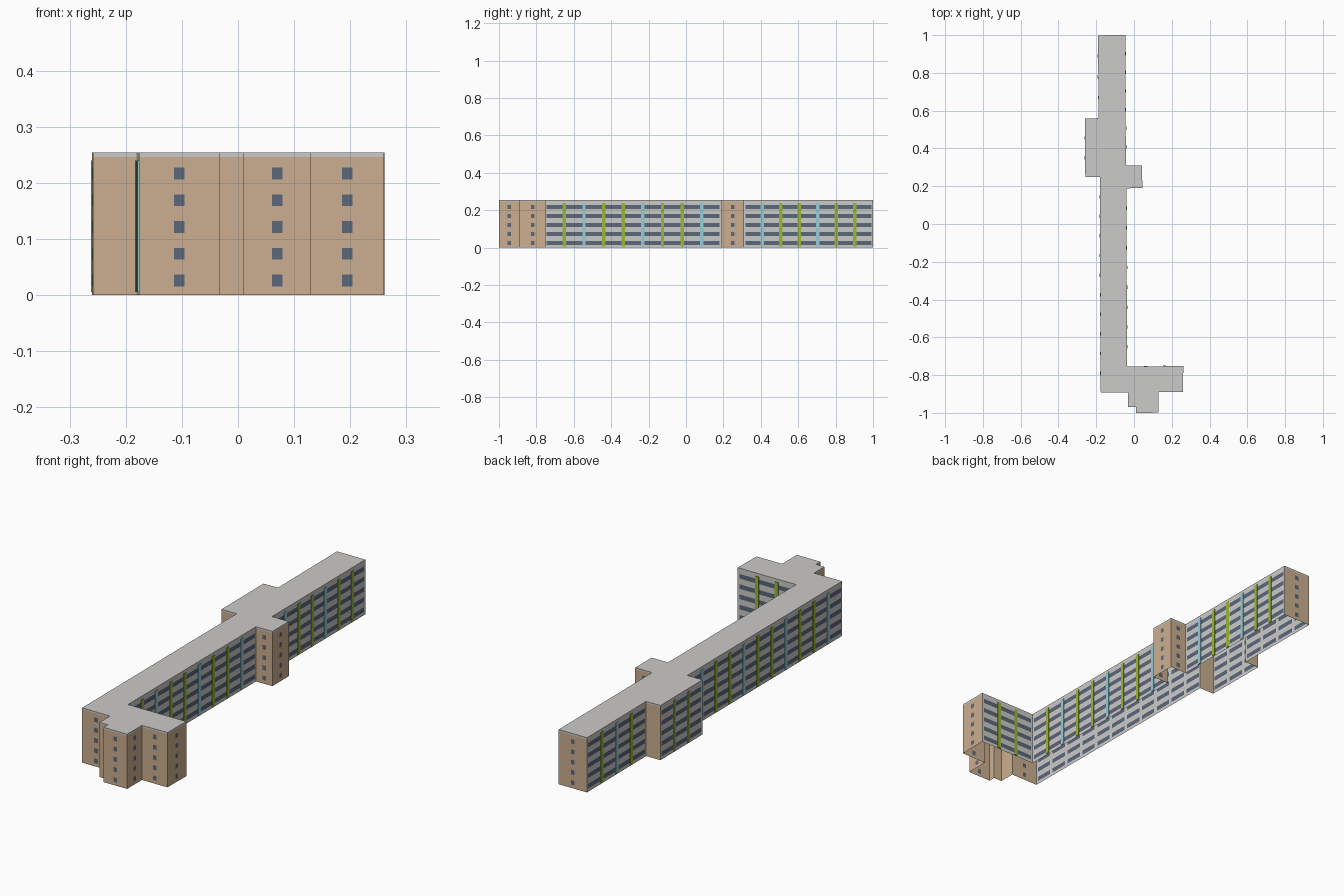
import bpy, bmesh
from mathutils import Vector

if "Cube" in bpy.data.objects:
    bpy.data.objects.remove(bpy.data.objects["Cube"])


def material(name, rgb):
    m = bpy.data.materials.new(name)
    m.diffuse_color = (*rgb, 1)
    m.use_nodes = True
    m.node_tree.nodes["Principled BSDF"].inputs["Base Color"].default_value = m.diffuse_color
    return m


BEIGE = material("beige render", (0.60, 0.43, 0.28))
GREY = material("light grey", (0.60, 0.595, 0.58))
GLASS = material("slate glass", (0.105, 0.136, 0.195))
GREEN = material("lime green", (0.34, 0.47, 0.035))
BLUE = material("pale blue", (0.30, 0.61, 0.68))

WALL_TOP, ROOF_TOP = 0.246, 0.254
FLOORS = [0.026 + 0.0476 * i for i in range(5)]   # window centre heights
WIN_H = 0.021

# Footprint corners, anticlockwise, each with the style of the wall that follows:
# "" = blank, "W" = one window column, letters G/B = ribbon bays with strips between
PLAN = [
    (-0.176, -0.893, "W"), (-0.033, -0.892, ""), (-0.033, -0.968, ""),
    (0.010, -0.968, ""), (0.010, -1.0, "W"), (0.130, -0.999, "W"),
    (0.130, -0.890, "W"), (0.260, -0.889, "W"), (0.261, -0.752, "GG"),
    (-0.037, -0.755, "GBGGBGGB"), (-0.040, 0.189, "W"), (0.044, 0.190, "W"),
    (0.043, 0.311, "W"), (-0.043, 0.310, "BGGBGG"), (-0.046, 1.0, "W"),
    (-0.191, 0.999, "GBG"), (-0.187, 0.560, ""), (-0.260, 0.559, "GG"),
    (-0.258, 0.248, ""), (-0.181, 0.248, "BGGBGGBGGB"),
]


def make_object(name, bm, mats):
    mesh = bpy.data.meshes.new(name)
    bm.to_mesh(mesh)
    bm.free()
    for m in mats:
        mesh.materials.append(m)
    ob = bpy.data.objects.new(name, mesh)
    bpy.context.collection.objects.link(ob)
    return ob


def wall(name, a, b, style):
    """Wall sheet cut into a grid, with glass in the window cells."""
    length = (b - a).length
    d = (b - a) / length
    if style == "W":
        spans = [(length / 2 - 0.0095, length / 2 + 0.0095)]
    elif style:
        bay = length / (len(style) + 1)
        spans = [(i * bay + 0.009, (i + 1) * bay - 0.009) for i in range(len(style) + 1)]
    else:
        spans = []
    us = [0] + [u for s in spans for u in s] + [length]
    zs = [0] + [z for f in FLOORS for z in (f - WIN_H / 2, f + WIN_H / 2)] + [WALL_TOP]
    if not spans:
        zs = [0, WALL_TOP]
    bm = bmesh.new()
    grid = [[bm.verts.new(a + d * u + Vector((0, 0, z))) for u in us] for z in zs]
    for j in range(len(zs) - 1):
        for i in range(len(us) - 1):
            f = bm.faces.new((grid[j][i], grid[j][i + 1], grid[j + 1][i + 1], grid[j + 1][i]))
            f.material_index = int(i % 2 == 1 and j % 2 == 1)
    make_object(name, bm, [GREY if len(style) > 1 else BEIGE, GLASS])


def strips(name, a, b, style):
    """Coloured vertical fins covering the piers between ribbon bays."""
    d = (b - a).normalized()
    out = Vector((d.y, -d.x, 0))
    bay = (b - a).length / (len(style) + 1)
    bm = bmesh.new()
    for i, c in enumerate(style):
        mid = a + d * bay * (i + 1)
        corners = [mid + d * s * 0.009 + out * o
                   for s, o in ((-1, 0.0003), (-1, 0.003), (1, 0.003), (1, 0.0003))]
        low = [bm.verts.new(p + Vector((0, 0, 0.005))) for p in corners]
        high = [bm.verts.new(p + Vector((0, 0, 0.24))) for p in corners]
        faces = [low, high[::-1]]
        faces += [(low[k], high[k], high[(k + 1) % 4], low[(k + 1) % 4]) for k in range(4)]
        for f in faces:
            bm.faces.new(f).material_index = "GB".index(c)
    bmesh.ops.recalc_face_normals(bm, faces=bm.faces)
    make_object(name, bm, [GREEN, BLUE])


# Walls and facade strips around the footprint
for n, (x, y, style) in enumerate(PLAN):
    nx, ny, _ = PLAN[(n + 1) % len(PLAN)]
    a, b = Vector((x, y, 0)), Vector((nx, ny, 0))
    wall(f"wall_{n + 1}", a, b, style)
    if len(style) > 1:
        strips(f"facade_strips_{n + 1}", a, b, style)

# Roof slab
bm = bmesh.new()
base = bm.faces.new([bm.verts.new((x, y, WALL_TOP)) for x, y, _ in PLAN])
top = bmesh.ops.extrude_face_region(bm, geom=[base], use_keep_orig=True)
for v in top["geom"]:
    if isinstance(v, bmesh.types.BMVert):
        v.co.z = ROOF_TOP
bmesh.ops.recalc_face_normals(bm, faces=bm.faces)
make_object("roof_slab", bm, [GREY])
